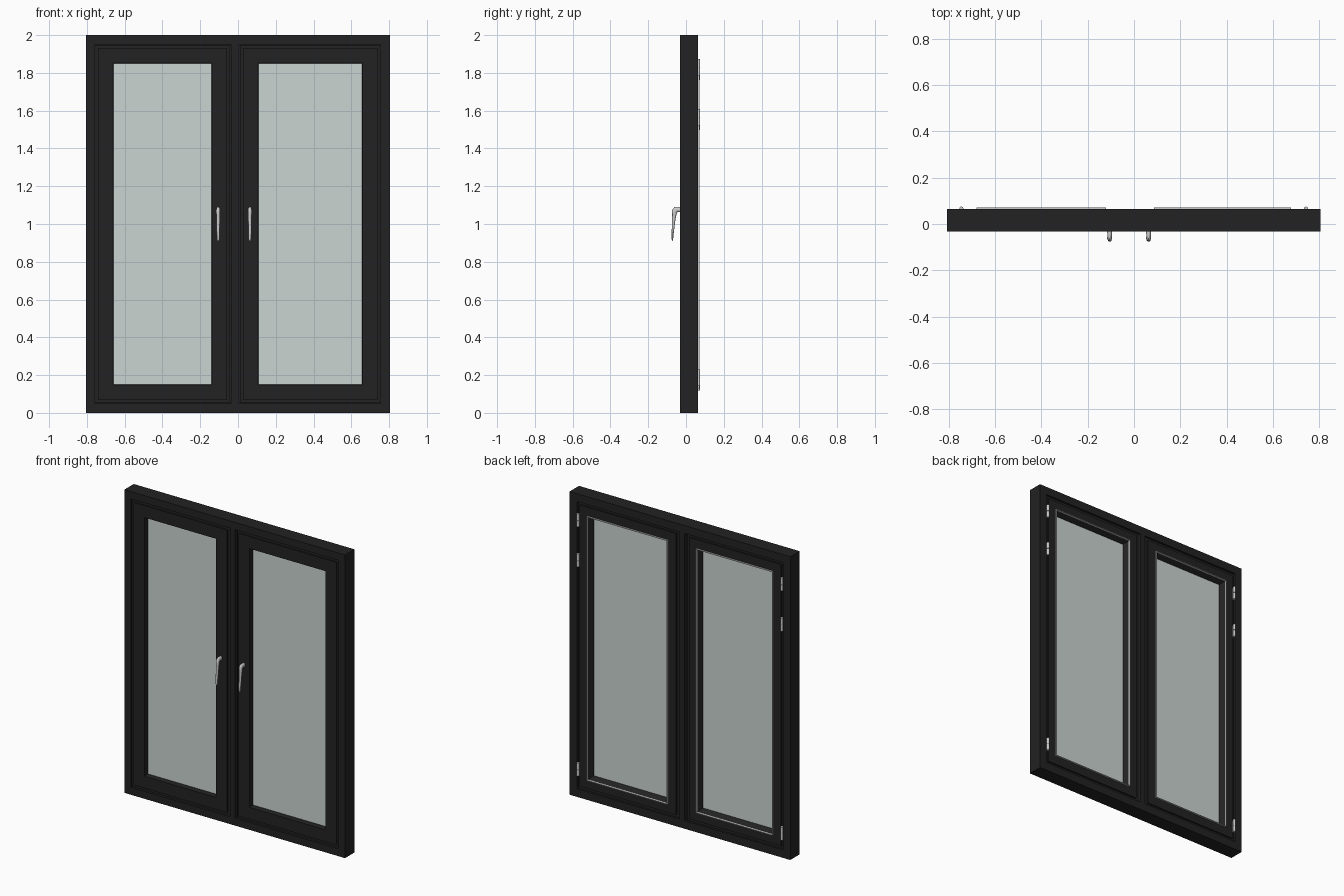
import bpy, bmesh, math
from mathutils import Vector

if "Cube" in bpy.data.objects:
    bpy.data.objects.remove(bpy.data.objects["Cube"])


def material(name, color):
    m = bpy.data.materials.new(name)
    m.diffuse_color = color
    m.use_nodes = True
    m.node_tree.nodes["Principled BSDF"].inputs["Base Color"].default_value = m.diffuse_color
    return m


BLACK = material("black_paint", (0.016, 0.016, 0.016, 1))
GLASS = material("clear_glass", (0.6, 0.66, 0.64, 0.5))
METAL = material("satin_metal", (0.65, 0.67, 0.67, 1))


def finish(name, bm, mat, smooth=False):
    bmesh.ops.recalc_face_normals(bm, faces=bm.faces)
    me = bpy.data.meshes.new(name)
    bm.to_mesh(me)
    bm.free()
    ob = bpy.data.objects.new(name, me)
    bpy.context.collection.objects.link(ob)
    me.materials.append(mat)
    if smooth:
        bpy.ops.object.select_all(action='DESELECT')
        ob.select_set(True)
        bpy.context.view_layer.objects.active = ob
        bpy.ops.object.shade_smooth_by_angle(angle=math.radians(40))
    return ob


def box(name, x0, x1, y0, y1, z0, z1, mat):
    bm = bmesh.new()
    bmesh.ops.create_cube(bm, size=1)
    for v in bm.verts:
        v.co = ((x0 + x1) / 2 + v.co.x * (x1 - x0),
                (y0 + y1) / 2 + v.co.y * (y1 - y0),
                (z0 + z1) / 2 + v.co.z * (z1 - z0))
    return finish(name, bm, mat)


# Mitred rectangular ring from an (inset, y) profile
def ring(name, x0, x1, z0, z1, profile, mat):
    bm = bmesh.new()
    corners = []
    for cx, cz, sx, sz in ((x0, z0, 1, 1), (x1, z0, -1, 1), (x1, z1, -1, -1), (x0, z1, 1, -1)):
        corners.append([bm.verts.new((cx + sx * i, y, cz + sz * i)) for i, y in profile])
    n = len(profile)
    for c in range(4):
        a, b = corners[c], corners[(c + 1) % 4]
        for k in range(n):
            j = (k + 1) % n
            bm.faces.new((a[k], b[k], b[j], a[j]))
    return finish(name, bm, mat)


# Smooth tube through (y, z, half_width, half_depth) stations
def lever(name, x, stations, sides=16):
    bm = bmesh.new()
    loops = []
    for i, (y, z, w, d) in enumerate(stations):
        p, q = stations[max(i - 1, 0)], stations[min(i + 1, len(stations) - 1)]
        t = Vector((0, q[0] - p[0], q[1] - p[1])).normalized()
        nrm = Vector((0, -t.z, t.y))
        loops.append([bm.verts.new(Vector((x, y, z)) + Vector((w * math.cos(a), 0, 0)) + nrm * d * math.sin(a))
                      for a in (2 * math.pi * k / sides for k in range(sides))])
    for a, b in zip(loops, loops[1:]):
        for k in range(sides):
            j = (k + 1) % sides
            bm.faces.new((a[k], a[j], b[j], b[k]))
    bm.faces.new(loops[0])
    bm.faces.new(loops[-1])
    return finish(name, bm, METAL, True)


def cylinder(name, x, y, z0, z1, r):
    bm = bmesh.new()
    bmesh.ops.create_cone(bm, cap_ends=True, segments=20, radius1=r, radius2=r, depth=z1 - z0)
    bmesh.ops.translate(bm, verts=bm.verts, vec=(x, y, (z0 + z1) / 2))
    return finish(name, bm, METAL, True)


# Fixed outer frame with a rebate, and the centre post
F, B = -0.033, 0.064
ring("outer_frame", -0.806, 0.804, 0, 2,
     [(0, F), (0.049, F), (0.049, -0.012), (0.06, -0.012), (0.06, 0.035), (0.053, 0.035), (0.053, B), (0, B)], BLACK)
box("centre_post", -0.035, 0.003, F, B, 0.045, 1.955, BLACK)

# Stepped sash profile, ending 0.095 in at the glass
sash = [(0, -0.022), (0.016, -0.022), (0.016, -0.03), (0.095, -0.03), (0.098, -0.02), (0.098, 0.03),
        (0.08, 0.06), (0.02, 0.06), (0.02, 0.05), (0, 0.05)]

# Handle path from the sash out to the lever tip
handle = [(-0.028, 1.076, 0.011, 0.013), (-0.045, 1.077, 0.010, 0.014), (-0.054, 1.076, 0.010, 0.016),
          (-0.060, 1.068, 0.011, 0.015), (-0.062, 1.050, 0.010, 0.011), (-0.066, 1.010, 0.009, 0.008),
          (-0.070, 0.960, 0.008, 0.006), (-0.072, 0.920, 0.007, 0.004), (-0.0725, 0.911, 0.004, 0.002)]

for side, x0, x1, hx, pin, drop in (("left", -0.757, -0.043, -0.105, -0.745, 0.025),
                                    ("right", 0.010, 0.754, 0.063, 0.742, 0.0)):
    ring(side + "_sash", x0, x1, 0.052, 1.948, sash, BLACK)
    ring(side + "_filler", x0 - 0.012, x1 + 0.012, 0.042, 1.958,
         [(0, -0.01), (0.04, -0.01), (0.04, 0.04), (0, 0.04)], BLACK)
    # Glass pane and the pale glazing gasket on the back
    box(side + "_glass", x0 + 0.09, x1 - 0.09, 0.004, 0.024, 0.142, 1.858, GLASS)
    ring(side + "_gasket", x0 + 0.077, x1 - 0.077, 0.129, 1.871,
         [(0, 0.05), (0, 0.071), (0.004, 0.071), (0.004, 0.05)], METAL)
    lever(side + "_handle", hx, handle)
    # Three barrel hinges per sash, each with two knuckles and a leaf
    for n, top in enumerate((1.873, 1.608, 0.229)):
        t = top - drop
        name = f"{side}_hinge_{n + 1}"
        cylinder(name + "_upper", pin, 0.066, t - 0.042, t, 0.009)
        cylinder(name + "_pin", pin, 0.066, t - 0.08, t - 0.005, 0.006)
        cylinder(name + "_lower", pin, 0.066, t - 0.086, t - 0.045, 0.009)
        box(name + "_leaf", pin - 0.004, pin + 0.004, 0.04, 0.066, t - 0.083, t - 0.003, METAL)
